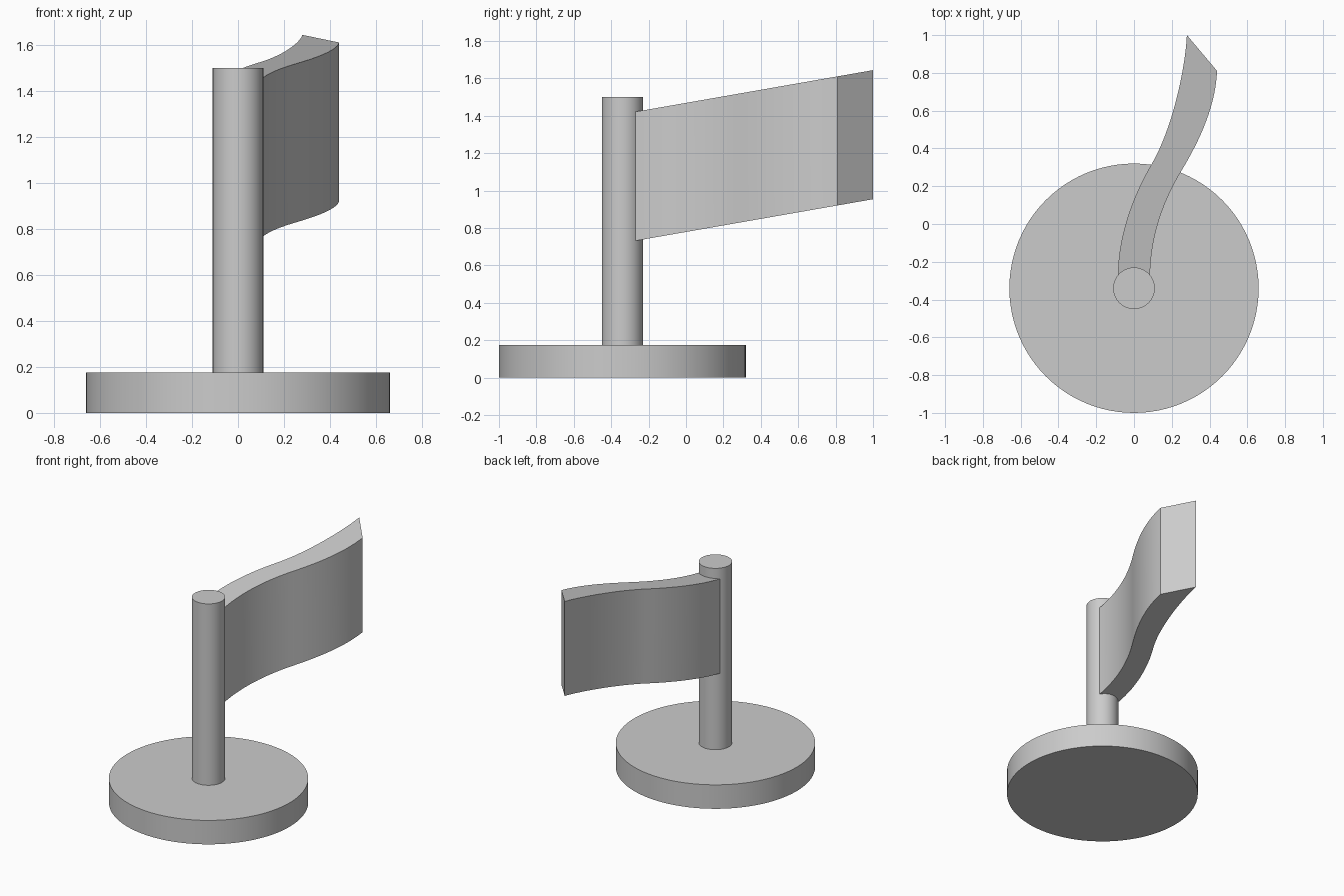
import bpy
import bmesh
from mathutils import Vector
from mathutils.geometry import interpolate_bezier

if "Cube" in bpy.data.objects:
    bpy.data.objects.remove(bpy.data.objects["Cube"], do_unlink=True)

# Single plain grey material
grey = bpy.data.materials.new("plain grey")
grey.use_nodes = True
colour = (0.6, 0.6, 0.6, 1)
grey.diffuse_color = colour
grey.node_tree.nodes["Principled BSDF"].inputs["Base Color"].default_value = colour

AXIS_Y = -0.34


def finish(obj, name):
    obj.name = name
    obj.data.materials.append(grey)
    bpy.ops.object.select_all(action="DESELECT")
    obj.select_set(True)
    bpy.context.view_layer.objects.active = obj
    bpy.ops.object.shade_smooth_by_angle(angle=0.6)


def cylinder(name, radius, bottom, top):
    bpy.ops.mesh.primitive_cylinder_add(
        vertices=96, radius=radius, depth=top - bottom,
        location=(0, AXIS_Y, (bottom + top) / 2))
    finish(bpy.context.object, name)


def s_curve(start, middle, end, lean, steps=16):
    """Two joined arcs that leave and arrive along y and lean at the middle."""
    a, m, b = (Vector((*p, 0)) for p in (start, middle, end))
    lean = Vector((*lean, 0))
    pull_a, pull_b = Vector((0, 0.22, 0)), Vector((0.01, 0.2, 0))
    first = interpolate_bezier(a, a + pull_a, m - lean, m, steps)
    second = interpolate_bezier(m, m + lean, b - pull_b, b, steps)
    return first + second[1:]


# Round base and pole
cylinder("base", 0.66, 0, 0.175)
cylinder("pole", 0.11, 0.17, 1.5)

# Waving flag: S-shaped plan, extruded upward and sheared to rise along y
left = s_curve((-0.085, -0.28), (0.095, 0.32), (0.28, 1.0), (0.1, 0.17))
right = s_curve((0.085, -0.28), (0.25, 0.28), (0.44, 0.81), (0.09, 0.15))
bm = bmesh.new()
rows = []
for l, r in zip(left, right):
    rows.append([bm.verts.new((p.x, p.y, z + 0.175 * (p.y + 0.28)))
                 for p, z in ((l, 0.73), (r, 0.73), (r, 1.42), (l, 1.42))])
for a, b in zip(rows, rows[1:]):
    for i in range(4):
        j = (i + 1) % 4
        bm.faces.new((a[i], a[j], b[j], b[i]))
bm.faces.new(rows[0])
bm.faces.new(rows[-1])
bmesh.ops.recalc_face_normals(bm, faces=bm.faces)
mesh = bpy.data.meshes.new("flag")
bm.to_mesh(mesh)
bm.free()
flag = bpy.data.objects.new("flag", mesh)
bpy.context.collection.objects.link(flag)
finish(flag, "flag")
